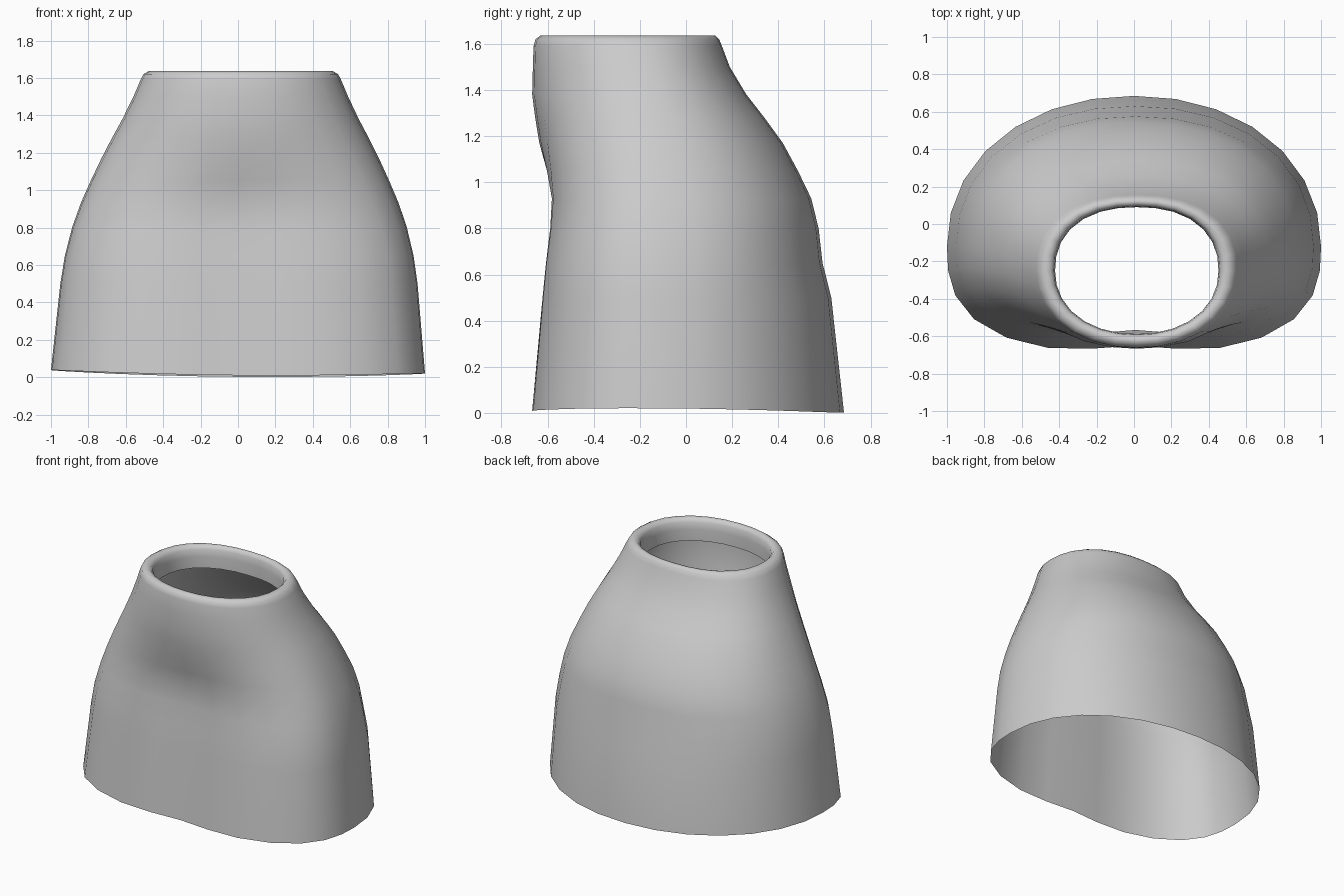
import bpy, bmesh, math

if "Cube" in bpy.data.objects:
    bpy.data.objects.remove(bpy.data.objects["Cube"])

SIDES = 28

# Body sections: height, half width, y of widest point, front y, back y
BODY = [
    (0.00, 1.000, -0.12, -0.690, 0.685),
    (0.50, 0.955, -0.12, -0.645, 0.630),
    (0.65, 0.932, -0.12, -0.630, 0.592),
    (0.80, 0.895, -0.12, -0.612, 0.575),
    (0.93, 0.850, -0.13, -0.605, 0.543),
    (1.05, 0.798, -0.14, -0.618, 0.485),
    (1.17, 0.742, -0.15, -0.636, 0.420),
    (1.28, 0.686, -0.17, -0.654, 0.340),
    (1.38, 0.632, -0.19, -0.667, 0.262),
    (1.50, 0.574, -0.22, -0.664, 0.190),
    (1.59, 0.536, -0.24, -0.661, 0.156),
]
# Rolled rim and inner lip: height, share of the inward roll
RIM = [(1.62, 0.1), (1.636, 0.4), (1.634, 0.72), (1.61, 0.93), (1.56, 1), (1.48, 1)]


def clamp(t):
    return max(0.0, min(1.0, t))


def ring(bm, z, half, ymid, front, back):
    # squarer front and a soft central hollow low down, rounder at the neck
    n_front = 2.15 + 0.6 * clamp((1.3 - z) / 0.6)
    n_back = 2.1 + 0.13 * z
    hollow = 0.04 * clamp((1.17 - z) / 0.25)
    verts = []
    for i in range(SIDES):
        a = 2 * math.pi * i / SIDES
        c, s = math.cos(a), math.sin(a)
        n, depth = (n_back, back - ymid) if s >= 0 else (n_front, ymid - front)
        r = (abs(c) ** n + abs(s) ** n) ** (-1 / n)
        x = 0.015 * clamp(z / 1.5) + half * c * r
        y = ymid + depth * s * r
        if s < 0:
            y += hollow * math.exp(-(c * r / 0.27) ** 2)
        # gently wavy bottom hem, fading out upwards
        hem = 0.006 + 0.022 * x * x - 0.009 * x - 0.006 * y
        verts.append(bm.verts.new((x, y, z + hem * clamp(1 - z / 0.5))))
    return verts


# Flared sleeve: open shell lofted through all rings
bm = bmesh.new()
rings = [ring(bm, *section) for section in BODY]
rings += [ring(bm, z, 0.53 - 0.093 * k, -0.25, -0.66 + 0.072 * k, 0.15 - 0.06 * k)
          for z, k in RIM]
for lo, hi in zip(rings, rings[1:]):
    for i in range(SIDES):
        j = (i + 1) % SIDES
        bm.faces.new((lo[i], lo[j], hi[j], hi[i])).smooth = True

mesh = bpy.data.meshes.new("flared_sleeve")
bm.to_mesh(mesh)
bm.free()
sleeve = bpy.data.objects.new("flared_sleeve", mesh)
bpy.context.collection.objects.link(sleeve)

mat = bpy.data.materials.new("light_grey")
mat.diffuse_color = (0.6, 0.6, 0.6, 1)
mat.use_nodes = True
mat.node_tree.nodes["Principled BSDF"].inputs["Base Color"].default_value = mat.diffuse_color
mesh.materials.append(mat)
